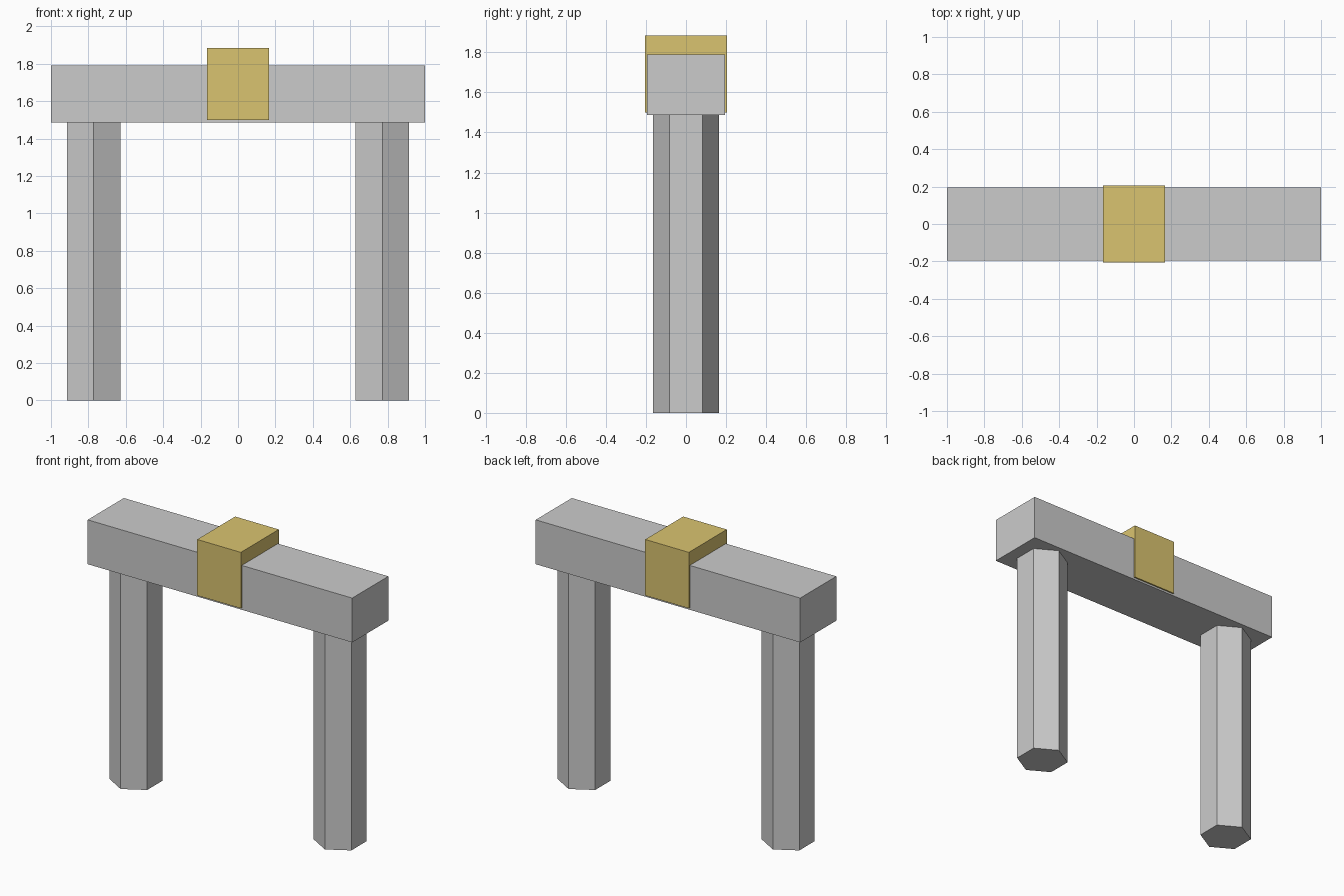
import bpy, bmesh, math
from mathutils import Vector

if "Cube" in bpy.data.objects:
    bpy.data.objects.remove(bpy.data.objects["Cube"])


def make_object(name, bm):
    bmesh.ops.recalc_face_normals(bm, faces=bm.faces)
    mesh = bpy.data.meshes.new(name)
    bm.to_mesh(mesh)
    bm.free()
    obj = bpy.data.objects.new(name, mesh)
    bpy.context.collection.objects.link(obj)
    return obj


def box(name, size, z_low):
    bm = bmesh.new()
    bmesh.ops.create_cube(bm, size=1)
    bmesh.ops.scale(bm, vec=size, verts=bm.verts)
    bmesh.ops.translate(bm, vec=(0, 0, z_low + size[2] / 2), verts=bm.verts)
    return make_object(name, bm)


def hex_post(name, x, radius, height):
    # Hexagonal prism with corners pointing to front and back
    bm = bmesh.new()
    angles = [math.radians(90 + 60 * i) for i in range(6)]
    base = bm.faces.new([bm.verts.new((x + radius * math.cos(a), radius * math.sin(a), 0))
                         for a in angles])
    bm.normal_update()
    new = bmesh.ops.extrude_face_region(bm, geom=[base], use_keep_orig=True)["geom"]
    top = [v for v in new if isinstance(v, bmesh.types.BMVert)]
    bmesh.ops.translate(bm, vec=Vector((0, 0, height)), verts=top)
    return make_object(name, bm)


# Two posts
for side, sign in (("left", -1), ("right", 1)):
    hex_post(side + "_post", sign * 0.772, 0.165, 1.487)

# Beam across the posts
box("lintel", (2.0, 0.39, 0.303), 1.487)

# Gold keystone wrapped over the beam
gold = bpy.data.materials.new("gold")
gold.diffuse_color = (0.70, 0.55, 0.16, 1)
gold.use_nodes = True
gold.node_tree.nodes["Principled BSDF"].inputs["Base Color"].default_value = gold.diffuse_color
keystone = box("keystone", (0.33, 0.41, 0.383), 1.5)
keystone.data.materials.append(gold)
